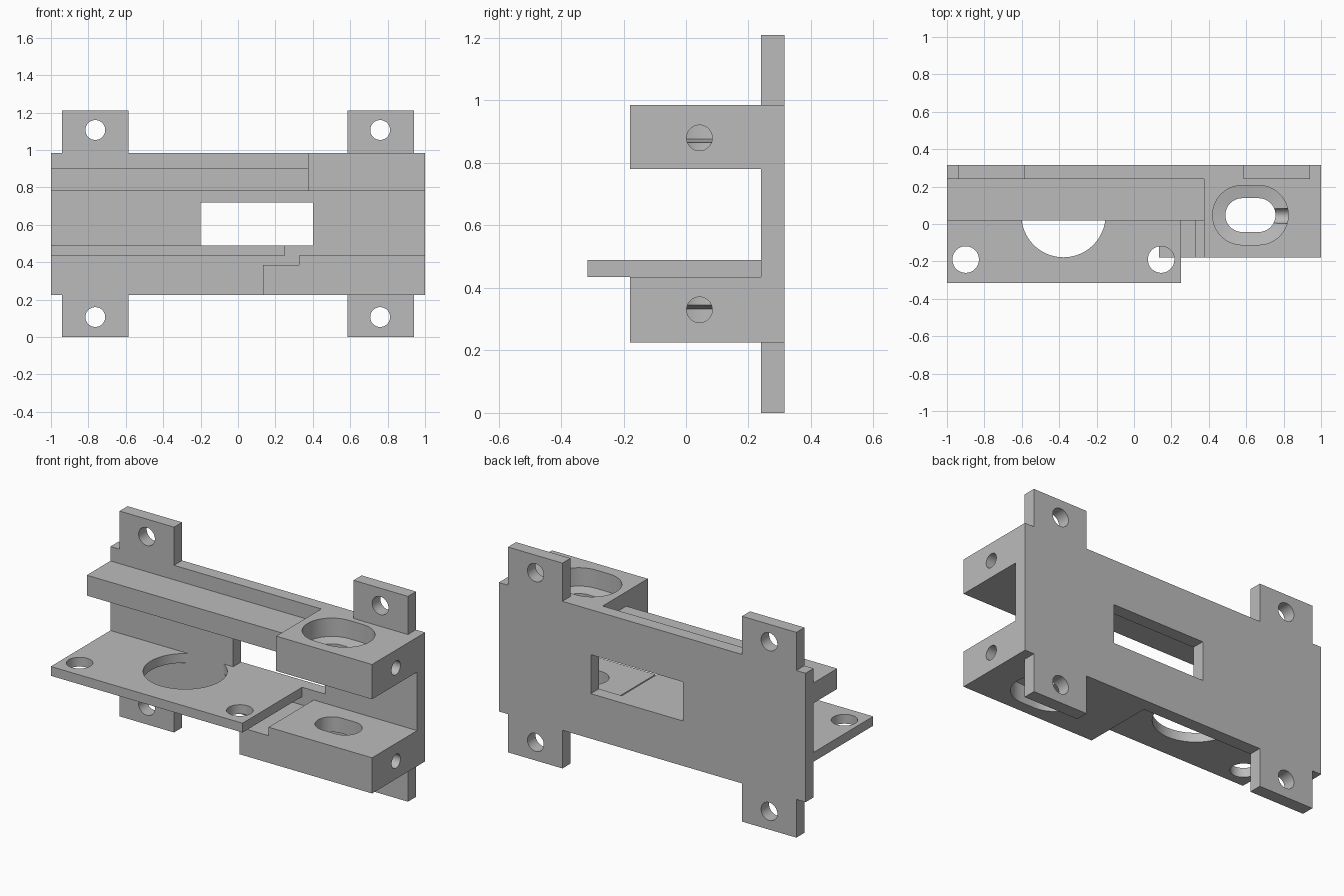
import bpy, bmesh, math

if "Cube" in bpy.data.objects:
    bpy.data.objects.remove(bpy.data.objects["Cube"])

grey = bpy.data.materials.new("plain grey")
grey.diffuse_color = (0.5, 0.5, 0.5, 1)
grey.use_nodes = True
grey.node_tree.nodes["Principled BSDF"].inputs["Base Color"].default_value = grey.diffuse_color


def make(name, bm):
    bmesh.ops.recalc_face_normals(bm, faces=bm.faces)
    me = bpy.data.meshes.new(name)
    bm.to_mesh(me)
    bm.free()
    me.materials.append(grey)
    ob = bpy.data.objects.new(name, me)
    bpy.context.collection.objects.link(ob)
    return ob


def loft(name, rings):
    """Solid skinned through rings that have equal point counts."""
    bm = bmesh.new()
    loops = [[bm.verts.new(p) for p in r] for r in rings]
    n = len(loops[0])
    for a, b in zip(loops, loops[1:]):
        for i in range(n):
            j = (i + 1) % n
            bm.faces.new((a[i], a[j], b[j], b[i]))
    bm.faces.new(loops[0])
    bm.faces.new(loops[-1])
    return make(name, bm)


def box(name, x0, x1, y0, y1, z0, z1):
    base = [(x0, y0), (x1, y0), (x1, y1), (x0, y1)]
    return loft(name, [[(x, y, z) for x, y in base] for z in (z0, z1)])


def rod(name, axis, a, b, r, lo, hi, n=48):
    """Cylinder along an axis; a, b are the centre in the other two axes."""
    def ring(t):
        pts = []
        for i in range(n):
            w = 2 * math.pi * i / n
            p = [a + r * math.cos(w), b + r * math.sin(w)]
            p.insert("xyz".index(axis), t)
            pts.append(p)
        return pts
    return loft(name, [ring(lo), ring(hi)])


def slot_ring(r, z, cx=0.6225, cy=0.0475, half=0.0435, n=24):
    pts = []
    for side, start in ((1, -math.pi / 2), (-1, math.pi / 2)):
        for i in range(n + 1):
            w = start + math.pi * i / n
            pts.append((cx + side * half + r * math.cos(w), cy + r * math.sin(w), z))
    return pts


def combine(ob, other, op):
    m = ob.modifiers.new(op.lower(), "BOOLEAN")
    m.operation, m.object, m.solver = op, other, "EXACT"
    bpy.context.view_layer.objects.active = ob
    bpy.ops.object.modifier_apply(modifier=m.name)
    bpy.data.objects.remove(other)


# Back plate with four mounting tabs, cut as one outline
half = [(-1, 0.985), (-0.94, 0.985), (-0.94, 1.21), (-0.585, 1.21), (-0.585, 0.985),
        (0.585, 0.985), (0.585, 1.21), (0.94, 1.21), (0.94, 0.985), (1, 0.985)]
outline = half + [(x, 1.21 - z) for x, z in reversed(half)]
bracket = loft("bracket", [[(x, y, z) for x, z in outline] for y in (0.24, 0.315)])

# Window and screw holes in the plate
combine(bracket, box("window_cutter", -0.2, 0.4, 0.1, 0.5, 0.49, 0.72), "DIFFERENCE")
for x in (-0.763, 0.76):
    for z in (0.107, 1.107):
        combine(bracket, rod("screw_cutter", "y", x, z, 0.053, 0.1, 0.5), "DIFFERENCE")

# Shelf with a large round opening and two screw holes
shelf = box("shelf", -1, 0.25, -0.315, 0.28, 0.435, 0.49)
for x, y, r in ((-0.377, 0.047, 0.225), (-0.9, -0.19, 0.071), (0.145, -0.19, 0.071)):
    combine(shelf, rod("shelf_cutter", "z", x, y, r, 0.3, 0.6, 64), "DIFFERENCE")

# Rail under the top edge
rail = box("rail", -1, 0.5, 0.02, 0.28, 0.78, 0.9)

# Upper block, and lower block with its stepped left end
upper = box("upper_block", 0.375, 1, -0.18, 0.28, 0.78, 0.985)
step = [(0.135, 0.225), (1, 0.225), (1, 0.435), (0.325, 0.435), (0.325, 0.385), (0.135, 0.385)]
lower = loft("lower_block", [[(x, y, z) for x, z in step] for y in (-0.18, 0.28)])

for part in (rail, upper, lower, shelf):
    combine(bracket, part, "UNION")

# Stepped oblong slots, mirrored in height, with a cross hole from the right
for flip in (False, True):
    levels = [(0.0905, 0.7), (0.0905, 0.865), (0.159, 0.877), (0.159, 1.1)]
    rings = [slot_ring(r, 1.21 - z if flip else z) for r, z in levels]
    combine(bracket, loft("slot_cutter", rings), "DIFFERENCE")
    zc = 0.33 if flip else 0.88
    combine(bracket, rod("cross_cutter", "x", 0.043, zc, 0.041, 0.68, 1.2), "DIFFERENCE")

# Smooth round walls, sharp edges elsewhere
bpy.ops.object.select_all(action="DESELECT")
bracket.select_set(True)
bpy.context.view_layer.objects.active = bracket
bpy.ops.object.shade_smooth_by_angle(angle=math.radians(30))
